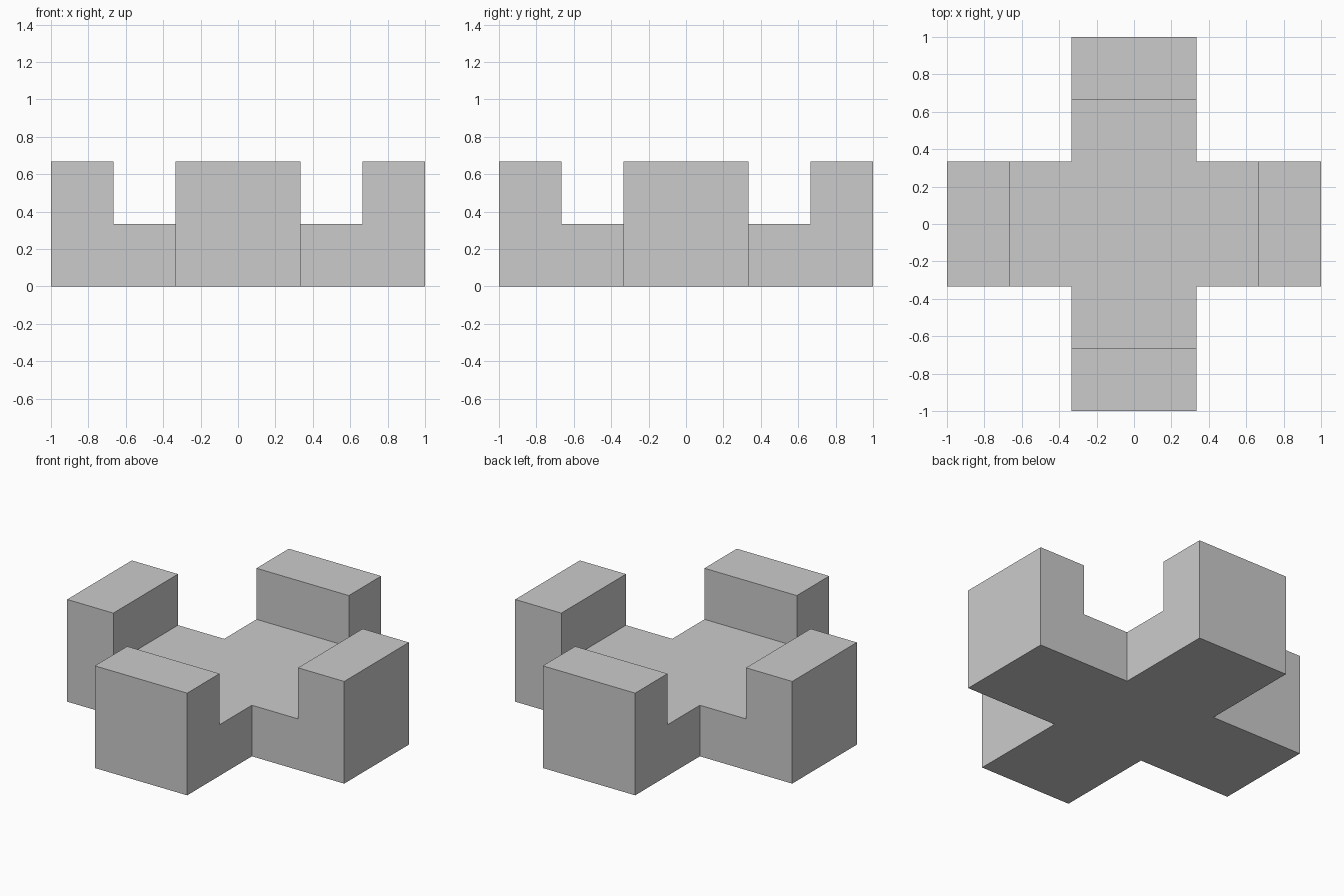
import bpy, bmesh, math
from mathutils import Matrix, Vector

if "Cube" in bpy.data.objects:
    bpy.data.objects.remove(bpy.data.objects["Cube"])

U = 1 / 3  # grid unit: arm half-width, slab height, end block depth
bm = bmesh.new()


def rect(x0, x1, angle=0):
    rot = Matrix.Rotation(angle, 3, 'Z')
    pts = [(x0, -U, 0), (x1, -U, 0), (x1, U, 0), (x0, U, 0)]
    bm.faces.new([bm.verts.new(rot @ Vector(p)) for p in pts])


# Cross-shaped footprint: centre, plus an inner and an end section per arm
rect(-U, U)
for i in range(4):
    rect(U, 2 * U, i * math.pi / 2)
    rect(2 * U, 3 * U, i * math.pi / 2)
bmesh.ops.remove_doubles(bm, verts=bm.verts[:], dist=1e-4)

# Low cross slab
ext = bmesh.ops.extrude_face_region(bm, geom=bm.faces[:], use_keep_orig=True)["geom"]
top_verts = [g for g in ext if isinstance(g, bmesh.types.BMVert)]
top_faces = [g for g in ext if isinstance(g, bmesh.types.BMFace)]
bmesh.ops.translate(bm, verts=top_verts, vec=(0, 0, U))

# Raised block at the end of each arm
ends = [f for f in top_faces
        if all(abs(v.co.z - U) < 1e-4 for v in f.verts)
        and f.calc_center_median().xy.length > 0.7]
for f in bmesh.ops.extrude_discrete_faces(bm, faces=ends)["faces"]:
    bmesh.ops.translate(bm, verts=f.verts[:], vec=(0, 0, U))

# Clean, merged flat faces
bmesh.ops.remove_doubles(bm, verts=bm.verts[:], dist=1e-4)
bmesh.ops.recalc_face_normals(bm, faces=bm.faces[:])
bmesh.ops.dissolve_limit(bm, angle_limit=0.01, verts=bm.verts[:], edges=bm.edges[:])

mesh = bpy.data.meshes.new("cross_block")
bm.to_mesh(mesh)
bm.free()
bpy.context.collection.objects.link(bpy.data.objects.new("cross_block", mesh))
